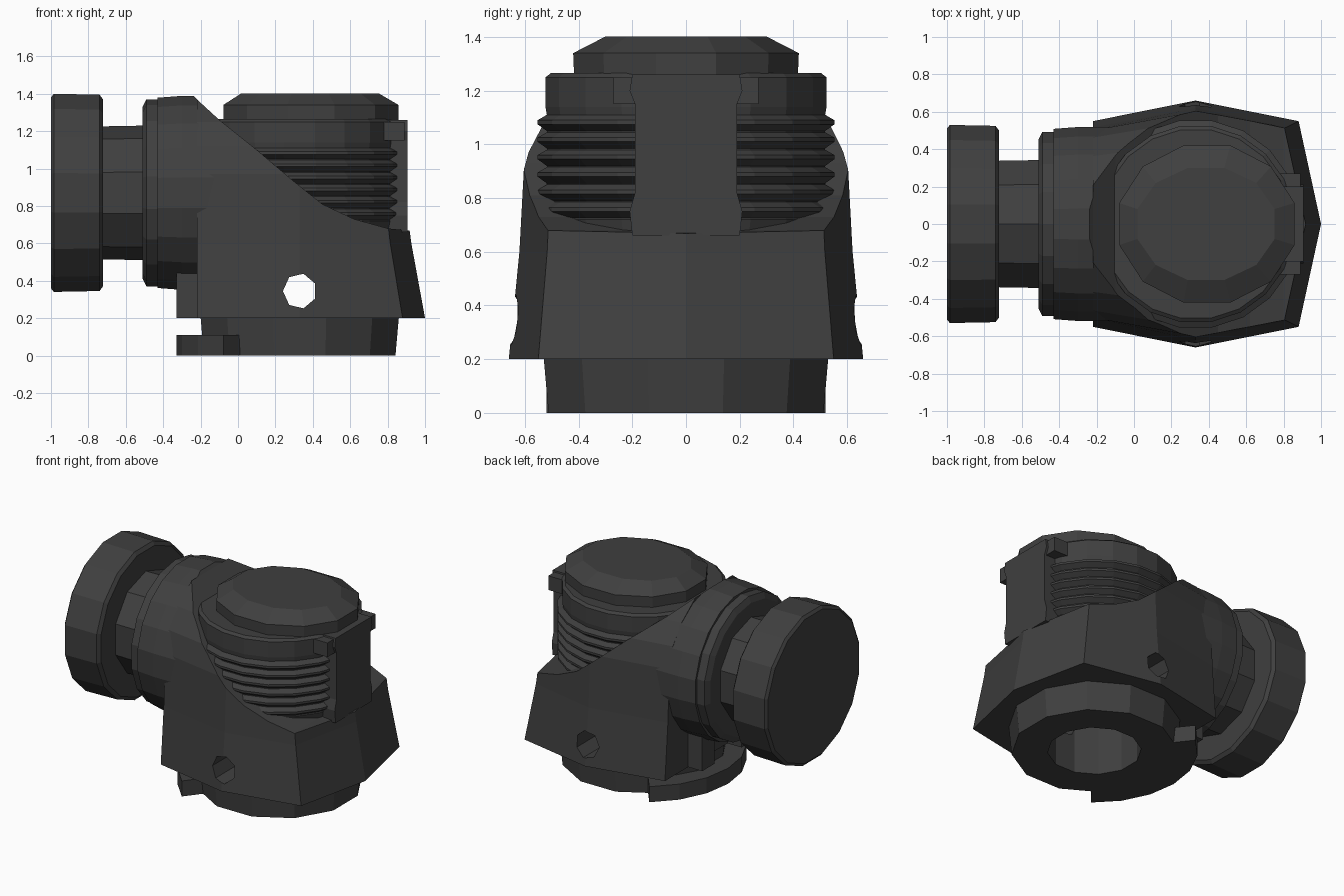
import bpy, bmesh, math

if "Cube" in bpy.data.objects:
    bpy.data.objects.remove(bpy.data.objects["Cube"])

mat = bpy.data.materials.new("charcoal")
mat.diffuse_color = (0.05, 0.05, 0.05, 1)
mat.use_nodes = True
mat.node_tree.nodes["Principled BSDF"].inputs["Base Color"].default_value = mat.diffuse_color
CX, PZ = 0.33, 0.87      # vertical axis x, horizontal pipe axis z


def loft(name, rings, helper=False):
    """Skin a stack of equal-length rings and cap both ends."""
    bm = bmesh.new()
    loops = [[bm.verts.new(p) for p in r] for r in rings]
    n = len(loops[0])
    for a, b in zip(loops, loops[1:]):
        for i in range(n):
            j = (i + 1) % n
            bm.faces.new((a[i], a[j], b[j], b[i]))
    bm.faces.new(loops[0])
    bm.faces.new(loops[-1])
    bmesh.ops.recalc_face_normals(bm, faces=bm.faces)
    me = bpy.data.meshes.new(name)
    bm.to_mesh(me)
    bm.free()
    me.materials.append(mat)
    ob = bpy.data.objects.new(name, me)
    bpy.context.collection.objects.link(ob)
    if helper:
        ob.hide_render = True
        ob.hide_set(True)
    return ob


def circle(n):
    return [(math.cos(2 * math.pi * (i + .5) / n), math.sin(2 * math.pi * (i + .5) / n)) for i in range(n)]


def upright(name, profile, n, **kw):
    """Lathe (radius, z) about the vertical axis."""
    return loft(name, [[(CX + r * c, r * s, z) for c, s in circle(n)] for r, z in profile], **kw)


def sideways(name, profile, n, **kw):
    """Lathe (radius, x) about the pipe axis."""
    return loft(name, [[(x, r * c, PZ + r * s) for c, s in circle(n)] for r, x in profile], **kw)


def box(name, x0, x1, y0, y1, z0, z1):
    return loft(name, [[(x0, y0, z), (x1, y0, z), (x1, y1, z), (x0, y1, z)] for z in (z0, z1)])


def boolean(ob, cutter, op):
    m = ob.modifiers.new(op.lower(), 'BOOLEAN')
    m.object, m.operation, m.solver = cutter, op, 'EXACT'


# Helpers: sloped trimming shape, cross hole and bottom bore
slope = [(-.7, .1), (-.7, 1.5), (-.34, 1.5), (-.22, 1.37), (-.1, 1.26), (.1, 1.1), (.3, .93),
         (.45, .81), (.62, .73), (.8, .68), (1.1, .65), (1.1, .1)]
trim = loft("slope_trim", [[(x, y, z) for x, z in slope] for y in (-1, 1)], helper=True)
drill = loft("hole_drill", [[(CX + .09 * c, y, .345 + .095 * s) for c, s in circle(7)] for y in (-1, 1)], helper=True)
bore = upright("bottom_bore", [(.3, -.1), (.3, .55)], 12, helper=True)

# Main body: seven-sided tapered housing, trimmed by the slope
foot = [(-.22, -.55), (.33, -.66), (.88, -.55), (1, 0), (.88, .55), (.33, .66), (-.22, .55)]
levels = [(.2, 1, 1), (.6, .94, .94), (.97, .9, .91), (1.12, .88, .84), (1.25, .86, .66), (1.38, .84, .35)]
body = loft("main_body", [[(-.22 + (x + .22) * sx if x > .33 else x, y * sy, z) for x, y in foot]
                          for z, sx, sy in levels])
boolean(body, trim, 'INTERSECT')
boolean(body, drill, 'DIFFERENCE')
boolean(body, bore, 'DIFFERENCE')

# Horizontal pipe blending into the body
pipe = sideways("body_pipe", [(.515, -.43), (.525, -.3), (.525, .2)], 20)
boolean(pipe, trim, 'INTERSECT')

# Collar, neck and end disc
sideways("collar", [(.46, -.51), (.5, -.49), (.5, -.25)], 18)
sideways("neck", [(.355, -.75), (.36, -.48)], 10)
sideways("end_disc", [(.52, -1), (.54, -.985), (.535, -.74), (.51, -.722)], 16)

# Base ring with bore, and the raised rear flange sector
ring = upright("base_ring", [(.53, 0), (.55, .22)], 12)
boolean(ring, bore, 'DIFFERENCE')
angles = [math.radians(128 + 104 * i / 6) for i in range(7)]
sector = [(.66, a) for a in angles] + [(.45, a) for a in reversed(angles)]
loft("rear_flange", [[(CX + r * math.cos(a), r * math.sin(a), z) for r, a in sector] for z in (0, .11)])

# Threaded cylinder
prof = [(.5, .6), (.53, .72)]
for i in range(6):
    z = .75 + .065 * i
    prof += [(.525, z - .025), (.56, z), (.56, z + .015), (.525, z + .035)]
prof += [(.53, 1.14), (.53, 1.25), (.51, 1.265)]
upright("threaded_cylinder", prof, 20)

# Domed lid with chamfered top
lid = [(1.22, .39, .485, .43), (1.34, .39, .485, .435), (1.402, .385, .38, .31)]
loft("lid", [[(cx + rx * c, ry * s, z) for c, s in circle(12)] for z, cx, rx, ry in lid])

# Flat guide plate on the right, with lugs, and small rear feet
loft("guide_plate", [[(.78, -w, z), (.905, -w, z), (.905, w, z), (.78, w, z)]
                     for z, w in ((.66, .2), (.75, .21), (.82, .19), (1.15, .19), (1.2, .21), (1.26, .2))])
for s, side in ((-1, "front"), (1, "back")):
    box(side + "_lug", .76, .89, min(s * .19, s * .27), max(s * .19, s * .27), 1.15, 1.25)
    box(side + "_rear_foot", -.33, -.2, min(s * .15, s * .29), max(s * .15, s * .29), .2, .46)
